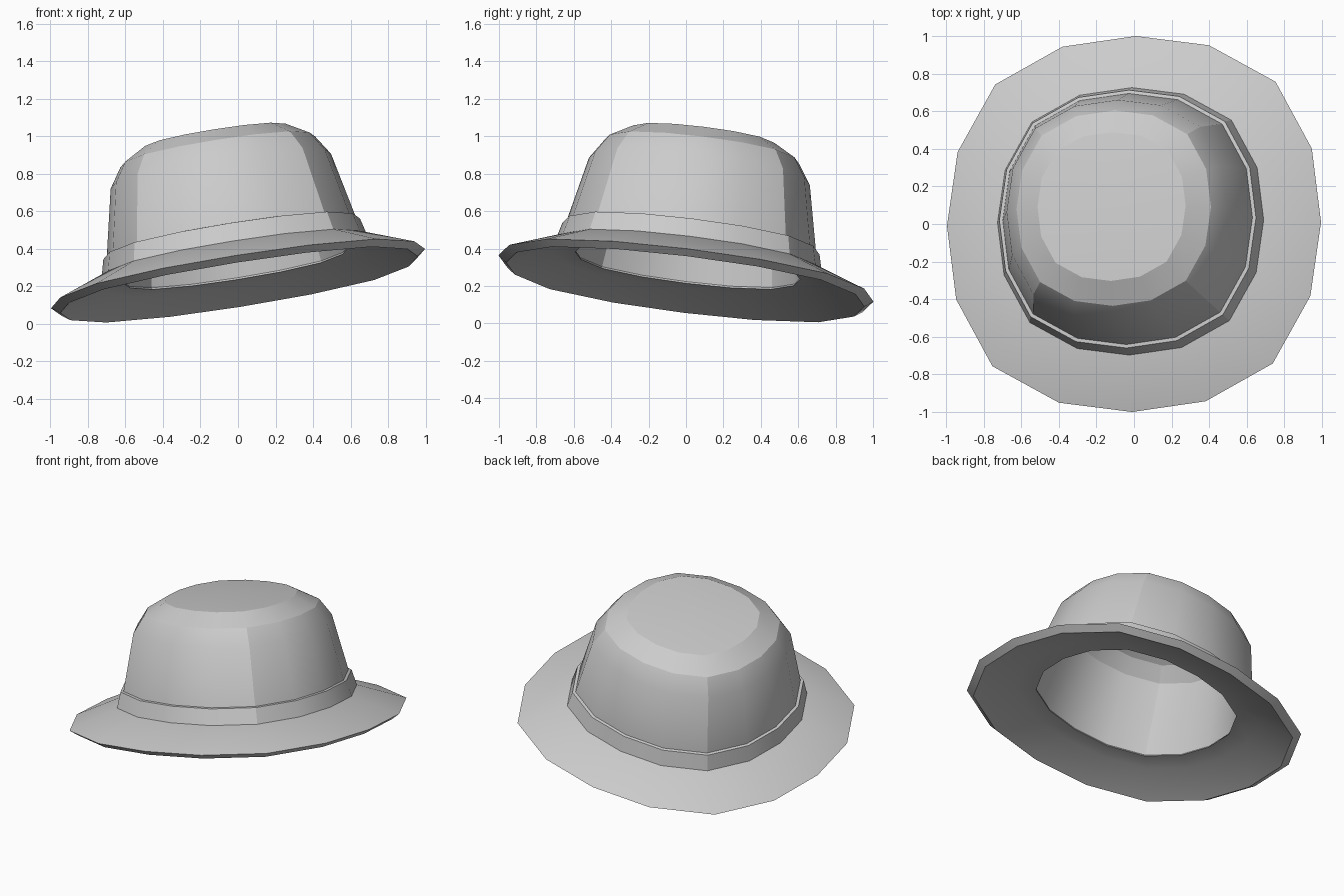
import bpy, bmesh, math
from mathutils import Vector, Matrix

if "Cube" in bpy.data.objects:
    bpy.data.objects.remove(bpy.data.objects["Cube"])

# Whole hat is tilted: its axis leans towards -x, +y
AXIS = Vector((-0.16, 0.125, 1.0))
TILT = Matrix.Translation((0, 0, 0.24)) @ \
    Vector((0, 0, 1)).rotation_difference(AXIS).to_matrix().to_4x4()
SIDES = 16
BULGE = (1.0, 1.025, 1.06, 1.025)   # slightly squared plan outline


def ring_points(r, h):
    pts = []
    for i in range(SIDES):
        a = 2 * math.pi * i / SIDES
        k = r * BULGE[i % 4]
        pts.append((k * math.cos(a), k * math.sin(a), h))
    return pts


def lathe(name, profile, closed):
    """Sweep (radius, height) points; radius 0 makes a pole."""
    bm = bmesh.new()
    rings = []
    for r, h in profile:
        if r == 0:
            rings.append([bm.verts.new((0, 0, h))] * SIDES)
        else:
            rings.append([bm.verts.new(p) for p in ring_points(r, h)])
    pairs = list(zip(rings, rings[1:]))
    if closed:
        pairs.append((rings[-1], rings[0]))
    for a, b in pairs:
        for i in range(SIDES):
            j = (i + 1) % SIDES
            quad = list(dict.fromkeys((a[i], a[j], b[j], b[i])))
            if len(quad) > 2:
                bm.faces.new(quad)
    bmesh.ops.recalc_face_normals(bm, faces=bm.faces)
    mesh = bpy.data.meshes.new(name)
    bm.to_mesh(mesh)
    bm.free()
    obj = bpy.data.objects.new(name, mesh)
    bpy.context.collection.objects.link(obj)
    mesh.transform(TILT)
    bpy.ops.object.select_all(action='DESELECT')
    obj.select_set(True)
    bpy.context.view_layer.objects.active = obj
    bpy.ops.object.shade_smooth_by_angle(angle=math.radians(22))
    return obj


# Sloping brim with thickness and a flatter lip around the opening
lathe("brim", [(1.01, 0.0), (0.72, 0.115), (0.64, 0.12), (0.605, 0.07),
               (0.73, 0.06), (0.965, -0.033)], True)

# Band wrapped around the foot of the crown
lathe("hat_band", [(0.72, 0.11), (0.693, 0.216), (0.665, 0.22),
                   (0.665, 0.11)], True)

# Crown: outer wall up to the domed top, and the hollow inner wall
outer = [(0.69, 0.09), (0.675, 0.216), (0.595, 0.584), (0.525, 0.69),
         (0.40, 0.763), (0.0, 0.79)]
inner = [(0.0, 0.73), (0.36, 0.71), (0.465, 0.65), (0.535, 0.56),
         (0.61, 0.08)]
crown = outer[:-1] + [(0.0, 0.79)]
lathe("crown", crown, False)
lining = lathe("crown_lining", inner, False)
lining.data.flip_normals()
